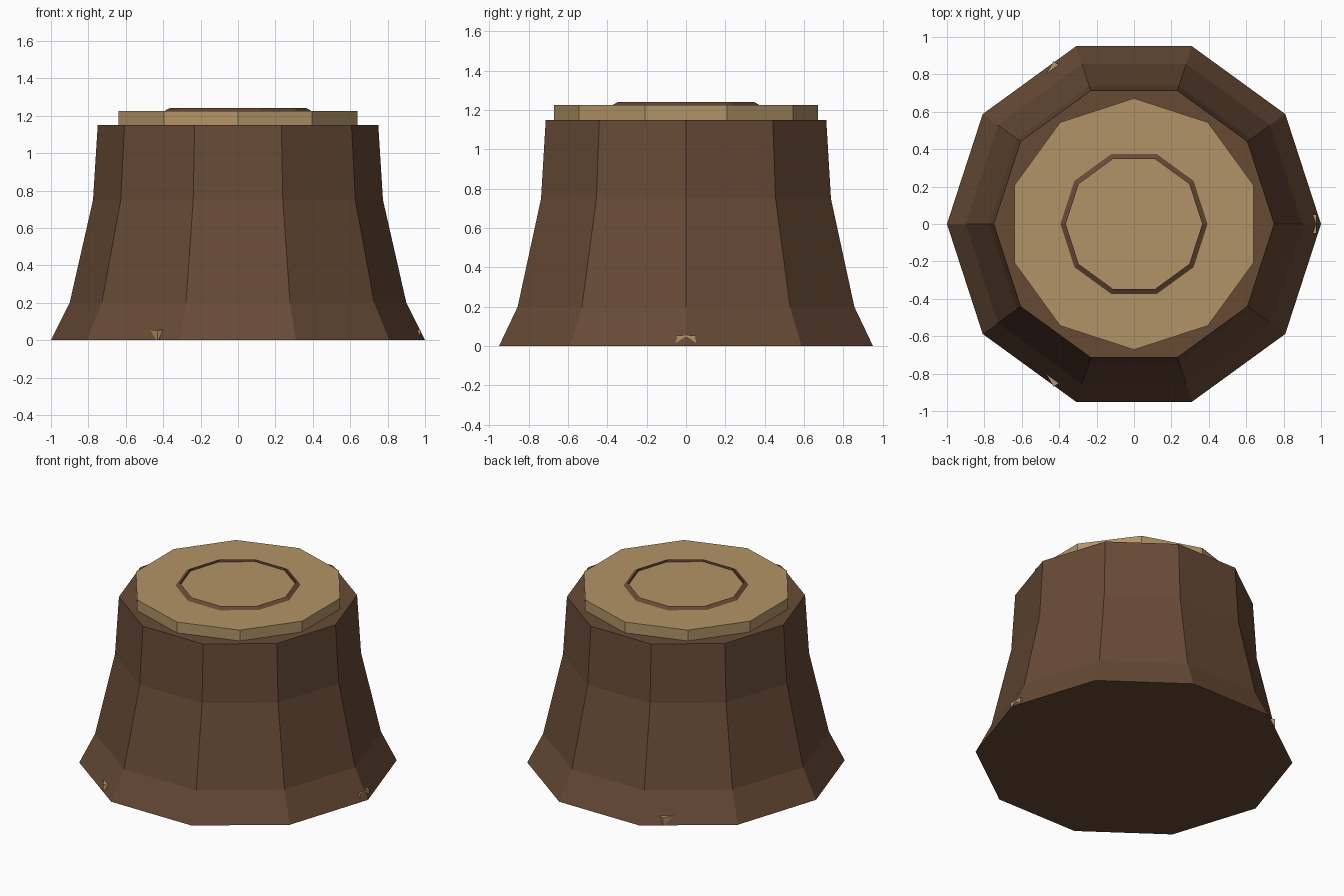
import bpy
from math import cos, sin, pi, radians

if "Cube" in bpy.data.objects:
    bpy.data.objects.remove(bpy.data.objects["Cube"])


def material(name, rgb):
    m = bpy.data.materials.new(name)
    m.diffuse_color = (*rgb, 1)
    m.use_nodes = True
    m.node_tree.nodes["Principled BSDF"].inputs["Base Color"].default_value = m.diffuse_color
    return m


bark = material("bark", (0.135, 0.068, 0.036))
wood = material("cut_wood", (0.45, 0.295, 0.135))


def lathe(name, profile, mat, sides=10, start=0.0):
    """Flat-sided solid through (radius, z) rings with capped ends."""
    verts = [(r * cos(start + 2 * pi * i / sides), r * sin(start + 2 * pi * i / sides), z)
             for r, z in profile for i in range(sides)]
    faces = [tuple(reversed(range(sides)))]
    for k in range(len(profile) - 1):
        for i in range(sides):
            j = (i + 1) % sides
            faces.append((k * sides + i, k * sides + j, (k + 1) * sides + j, (k + 1) * sides + i))
    faces.append(tuple(range(len(verts) - sides, len(verts))))
    mesh = bpy.data.meshes.new(name)
    mesh.from_pydata(verts, [], faces)
    mesh.materials.append(mat)
    ob = bpy.data.objects.new(name, mesh)
    bpy.context.collection.objects.link(ob)
    return ob


# Flared ten-sided trunk
lathe("trunk", [(1.0, 0), (0.9, 0.2), (0.775, 0.75), (0.75, 1.15)], bark)

# Pale sawn top, turned half a side against the trunk
lathe("cut_top", [(0.672, 1.15), (0.672, 1.225)], wood, start=radians(18))

# Raised growth ring with a triangular section
bpy.ops.mesh.primitive_torus_add(major_segments=10, minor_segments=3,
                                 major_radius=0.375, minor_radius=0.02,
                                 location=(0, 0, 1.224))
ring = bpy.context.object
ring.name = "growth_ring"
ring.data.materials.append(bark)

# Three small wood chips poking out of the base
for n in range(3):
    a = radians(120 * n)
    bpy.ops.mesh.primitive_cube_add(size=1, rotation=(0, 0, -a),
                                    location=(0.875 * cos(a), 0.875 * sin(a), 0.029))
    chip = bpy.context.object
    chip.name = f"base_chip_{n + 1}"
    chip.scale = (0.2, 0.1, 0.052)
    chip.data.materials.append(wood)
